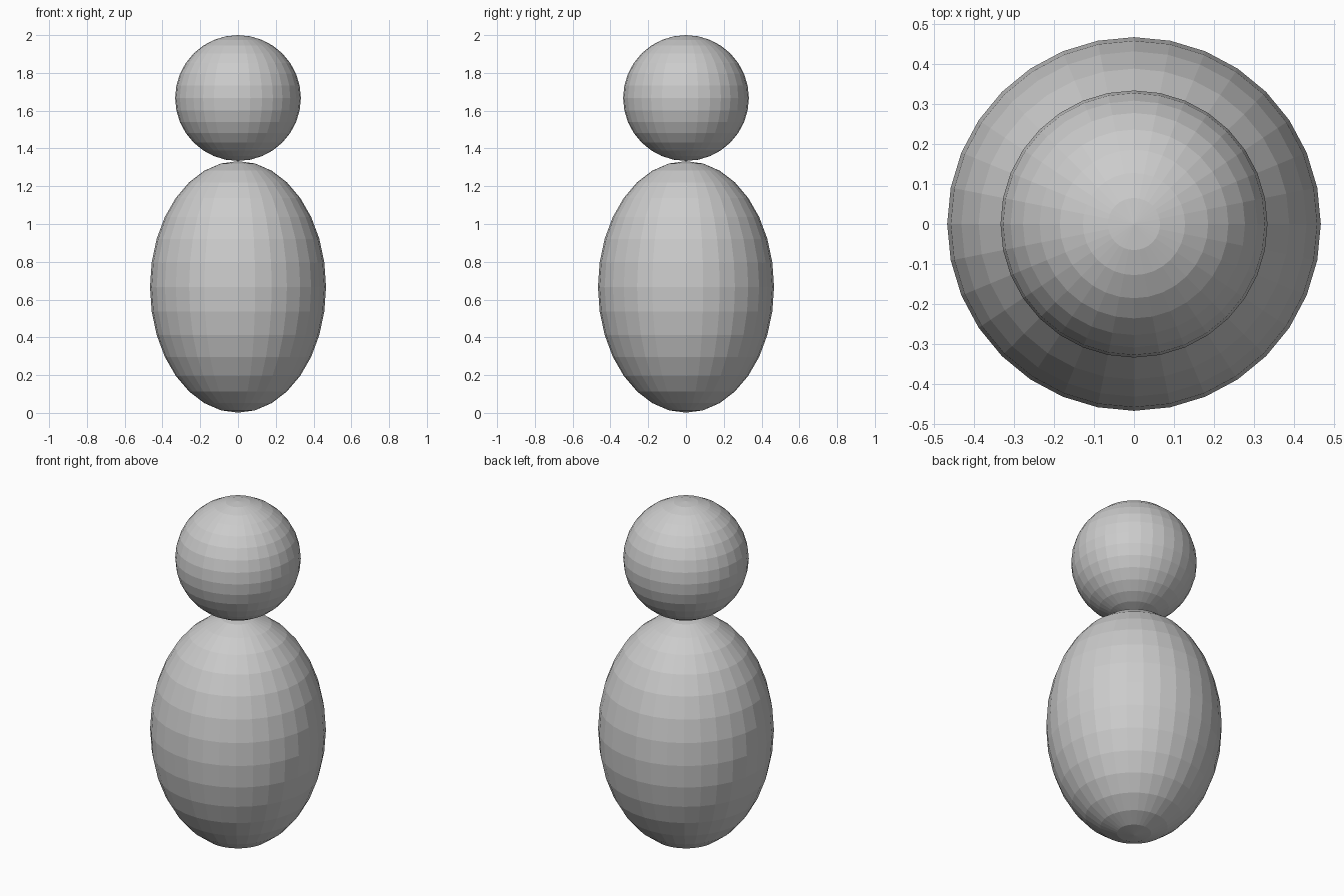
import bpy

if "Cube" in bpy.data.objects:
    bpy.data.objects.remove(bpy.data.objects["Cube"])


def ellipsoid(name, center_z, radius, half_height):
    """Flat-shaded UV sphere stretched along z."""
    bpy.ops.mesh.primitive_uv_sphere_add(segments=32, ring_count=16, radius=1.0,
                                         location=(0, 0, center_z))
    obj = bpy.context.object
    obj.name = name
    obj.scale = (radius, radius, half_height)
    bpy.ops.object.transform_apply(location=False, rotation=False, scale=True)
    bpy.ops.object.shade_flat()
    return obj


# Egg-shaped lower body
ellipsoid("body", 0.667, 0.466, 0.666)

# Round head resting on the body
ellipsoid("head", 1.667, 0.333, 0.333)
